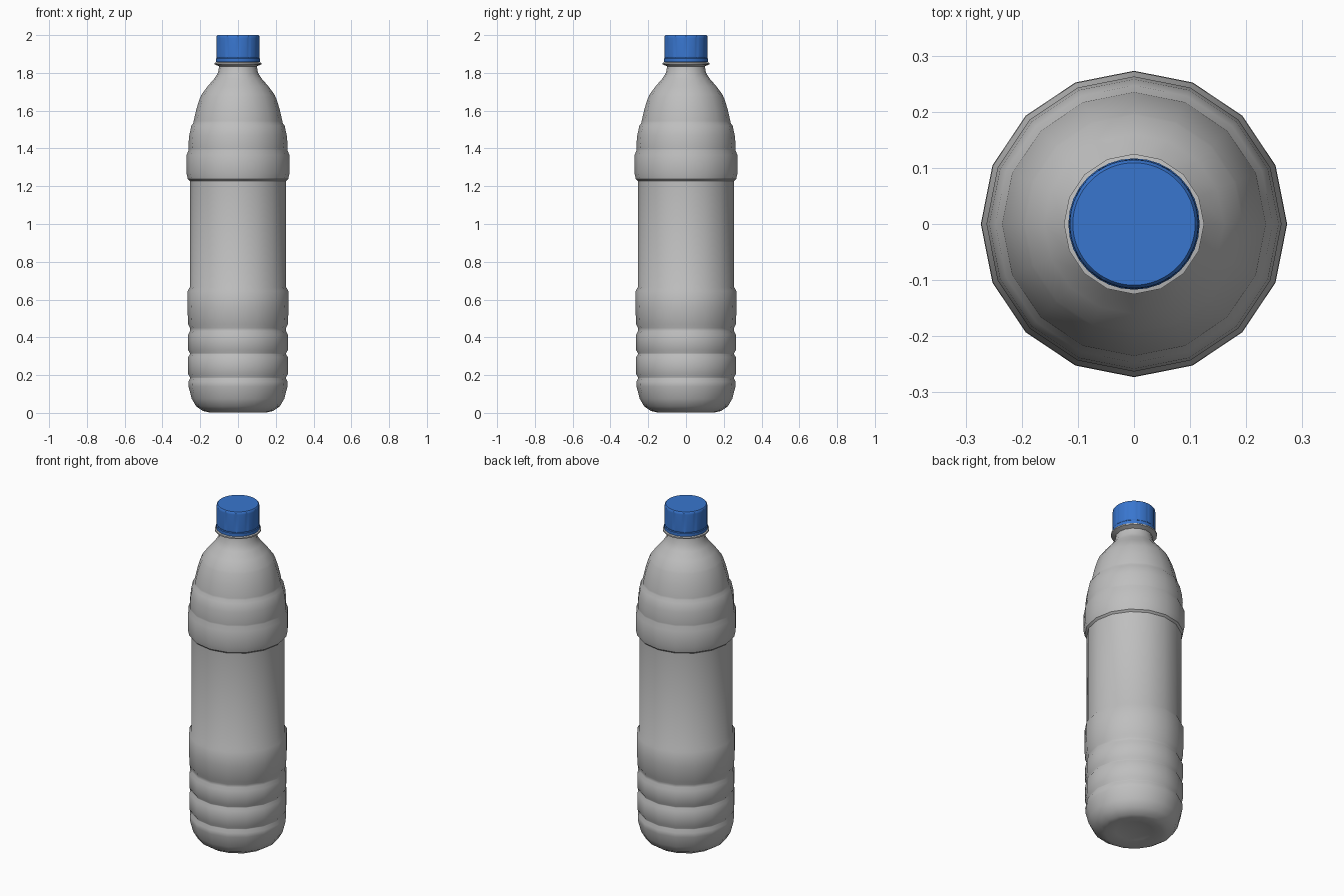
import bpy, bmesh, math

old = bpy.data.objects.get("Cube")
if old:
    bpy.data.objects.remove(old, do_unlink=True)


def make_material(name, rgb):
    mat = bpy.data.materials.new(name)
    mat.use_nodes = True
    mat.diffuse_color = (*rgb, 1)
    mat.node_tree.nodes["Principled BSDF"].inputs["Base Color"].default_value = (*rgb, 1)
    return mat


def lathe(name, profile, sides, mat, angle, groove=None):
    """Spin (radius, z) points round z; a zero radius closes the end.
    groove(i, j) scales the radius of profile point i on side j."""
    bm = bmesh.new()
    rings = []
    for i, (r, z) in enumerate(profile):
        if r == 0:
            rings.append([bm.verts.new((0, 0, z))] * sides)
            continue
        ring = []
        for j in range(sides):
            a = 2 * math.pi * j / sides
            k = r * (groove(i, j) if groove else 1)
            ring.append(bm.verts.new((k * math.cos(a), k * math.sin(a), z)))
        rings.append(ring)
    for low, high in zip(rings, rings[1:]):
        for j in range(sides):
            n = (j + 1) % sides
            corners = dict.fromkeys((low[j], low[n], high[n], high[j]))
            bm.faces.new(list(corners))
    bmesh.ops.recalc_face_normals(bm, faces=bm.faces)
    mesh = bpy.data.meshes.new(name)
    bm.to_mesh(mesh)
    bm.free()
    mesh.materials.append(mat)
    obj = bpy.data.objects.new(name, mesh)
    bpy.context.collection.objects.link(obj)
    bpy.ops.object.select_all(action='DESELECT')
    obj.select_set(True)
    bpy.context.view_layer.objects.active = obj
    bpy.ops.object.shade_smooth_by_angle(angle=math.radians(angle))
    return obj


plastic = make_material("clear grey plastic", (0.52, 0.52, 0.52))
blue = make_material("blue plastic", (0.04, 0.18, 0.62))

# Bottle: base, three lower bands, straight label section, shoulder bands
body = [
    (0, 0.03), (0.10, 0.015), (0.155, 0.003), (0.185, 0.01), (0.222, 0.035),
    (0.245, 0.075), (0.262, 0.14), (0.263, 0.165), (0.254, 0.183),
    (0.254, 0.188), (0.264, 0.205), (0.264, 0.295), (0.254, 0.311),
    (0.254, 0.316), (0.264, 0.332), (0.264, 0.415), (0.255, 0.433),
    (0.255, 0.45), (0.264, 0.468), (0.268, 0.56), (0.267, 0.645),
    (0.255, 0.665), (0.255, 1.228), (0.266, 1.238), (0.273, 1.27),
    (0.272, 1.365), (0.262, 1.39), (0.262, 1.398), (0.263, 1.42),
    (0.258, 1.47), (0.247, 1.52), (0.236, 1.535), (0.235, 1.545),
    (0.220, 1.61), (0.203, 1.663), (0.198, 1.673), (0.194, 1.684),
    (0.160, 1.73), (0.125, 1.77), (0.106, 1.80), (0.100, 1.835),
    (0.125, 1.845), (0.125, 1.853), (0.100, 1.858), (0.098, 1.98), (0, 1.98),
]
lathe("bottle_body", body, 16, plastic, 32)

# Tamper ring below the cap
ring = [(0.102, 1.857), (0.117, 1.857), (0.117, 1.875), (0.113, 1.879), (0.102, 1.879)]
lathe("tamper_ring", ring, 32, blue, 35)

# Cap with shallow grip grooves on its side wall
cap = [(0, 1.877), (0.112, 1.877), (0.115, 1.882), (0.115, 1.888),
       (0.115, 1.985), (0.114, 1.994), (0.109, 2.0), (0, 2.0)]
lathe("screw_cap", cap, 96, blue, 35,
      lambda i, j: 0.975 if i in (3, 4) and j % 8 == 0 else 1)
